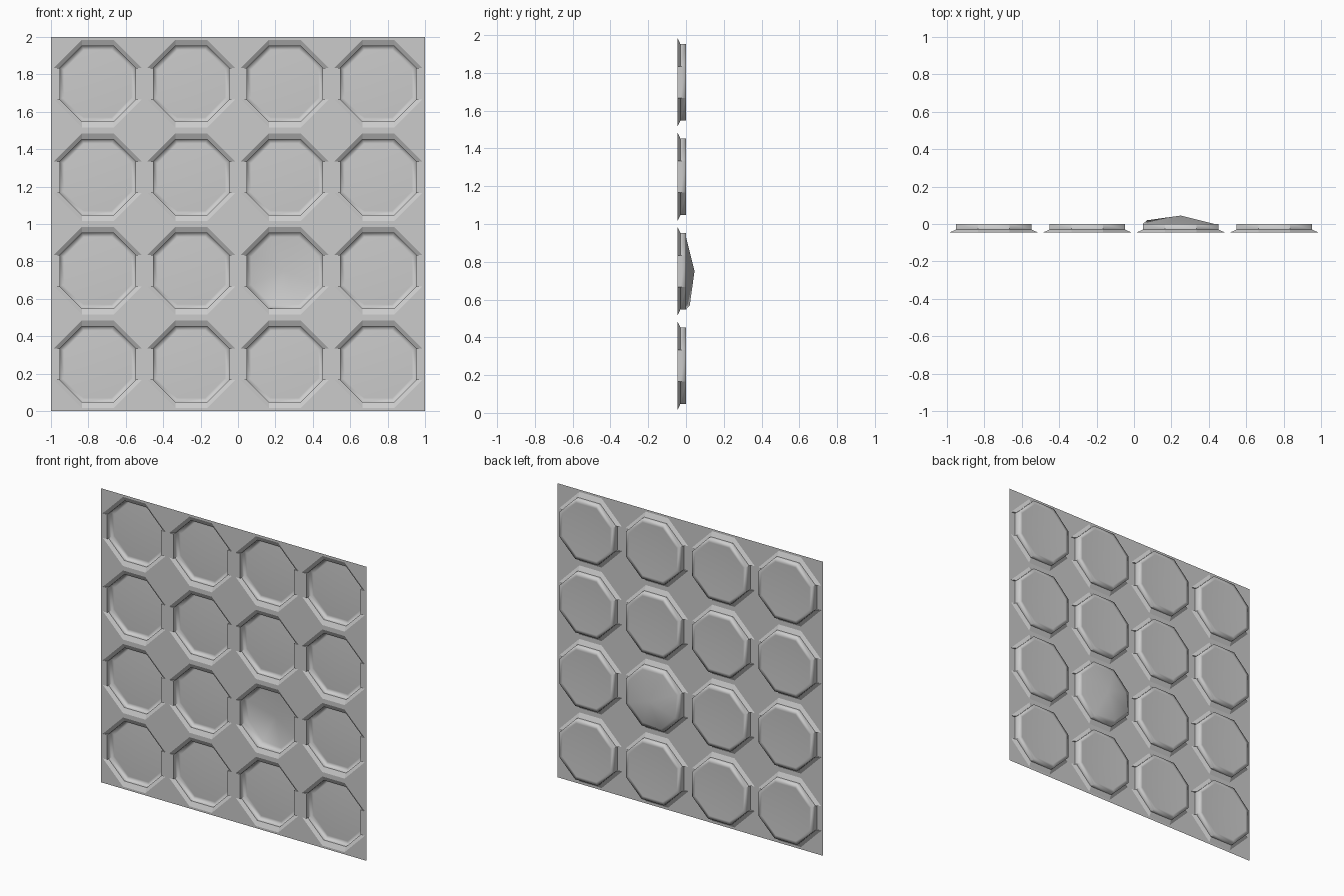
import bpy, bmesh
from mathutils import Vector

cube = bpy.data.objects.get("Cube")
if cube:
    bpy.data.objects.remove(cube)

grey = bpy.data.materials.new("plain_grey")
grey.use_nodes = True
grey.diffuse_color = (0.6, 0.6, 0.6, 1)
grey.node_tree.nodes["Principled BSDF"].inputs["Base Color"].default_value = (0.6, 0.6, 0.6, 1)

HALF = 0.25                 # half of one square cell
SIDE = 0.084                # half of an octagon side
OUTER, INNER, RING = 0.235, 0.203, 0.18
FRONT, LIP, BACK = -0.045, -0.03, 0.0


def octagon(apothem, side):
    """Corners anticlockwise, starting at the right-hand side's lower end."""
    pts, x, z = [], apothem, side
    for _ in range(4):
        pts += [(x, -z), (x, z), (z, x), (-z, x)]
    quarter = [(apothem, -side), (apothem, side)]
    pts = []
    for turn in range(4):
        pts += quarter
        quarter = [(-b, a) for a, b in quarter]
    return pts


def make_cell(name, cx, cz, dented):
    bm = bmesh.new()
    cache = {}

    def vert(x, y, z):
        key = (round(x, 5), round(y, 5), round(z, 5))
        if key not in cache:
            cache[key] = bm.verts.new((cx + x, y, cz + z))
        return cache[key]

    def face(points, smooth=False):
        f = bm.faces.new([vert(*p) for p in points])
        f.smooth = smooth
        return f

    def at(points, y):
        return [(x, y, z) for x, z in points]

    outer, inner = octagon(OUTER, SIDE), octagon(INNER, SIDE)
    ring = octagon(RING, SIDE * RING / INNER)

    # Flat sheet around the recess: four corners, then four side strips
    for sx in (1, -1):
        for sz in (1, -1):
            pts = [(HALF, HALF), (SIDE, HALF), (SIDE, OUTER), (OUTER, SIDE), (HALF, SIDE)]
            pts = [(x * sx, z * sz) for x, z in pts]
            face(at(pts if sx * sz < 0 else pts[::-1], FRONT))
    for s in (1, -1):
        face(at([(-SIDE, s * HALF), (-SIDE, s * OUTER), (SIDE, s * OUTER), (SIDE, s * HALF)][::s], FRONT))
        tab = [(HALF, -SIDE), (HALF, SIDE), (OUTER, SIDE), (INNER, SIDE),
               (INNER, -SIDE), (OUTER, -SIDE)]
        face(at([(s * x, z) for x, z in tab][::s], FRONT))
        # Small end closures where the chamfer stops at the tab
        for t in (1, -1):
            face([(s * OUTER, FRONT, t * SIDE), (s * INNER, FRONT, t * SIDE),
                  (s * INNER, LIP, t * SIDE)])

    # Dish depth: the dented one is pushed out through the back
    ring_y = [BACK] * 8
    centre_y = -0.02
    if dented:
        centre_y = 0.045
        for i, (x, z) in enumerate(ring):
            if x < 0 and z < 0:
                ring_y[i] = 0.02
    ring3 = [(x, y, z) for (x, z), y in zip(ring, ring_y)]

    for i in range(8):
        j = (i + 1) % 8
        (ax, az), (bx, bz) = inner[i], inner[j]
        # Chamfer on all edges but the upright left and right ones
        if i in (0, 4):
            face([(ax, FRONT, az), (bx, FRONT, bz), (bx, LIP, bz), (ax, LIP, az)])
        else:
            face(at([outer[i], outer[j]], FRONT) + at([inner[j], inner[i]], LIP))
        # Wall, flat rim and dish
        face([(ax, LIP, az), (bx, LIP, bz), (bx, BACK, bz), (ax, BACK, az)], True)
        face([(ax, BACK, az), (bx, BACK, bz), ring3[j], ring3[i]], True)
        face([ring3[i], ring3[j], (0, centre_y, 0)], True)

    bmesh.ops.recalc_face_normals(bm, faces=bm.faces)
    bm.normal_update()
    bm.faces.ensure_lookup_table()
    if bm.faces[0].normal.y > 0:
        bmesh.ops.reverse_faces(bm, faces=bm.faces)

    # Keep the upright wall corners and the chamfer edge crisp
    for e in bm.edges:
        a, b = e.verts
        upright = abs(a.co.x - b.co.x) < 1e-5 and abs(a.co.z - b.co.z) < 1e-5
        if upright or (a.co.y < LIP + 0.001 and b.co.y < LIP + 0.001):
            e.smooth = False

    mesh = bpy.data.meshes.new(name)
    bm.to_mesh(mesh)
    bm.free()
    mesh.materials.append(grey)
    bpy.context.collection.objects.link(bpy.data.objects.new(name, mesh))


# Four by four grid of recessed panels
for row in range(4):
    for col in range(4):
        dented = row == 1 and col == 2
        name = "dented_panel" if dented else f"recessed_panel_{row + 1}_{col + 1}"
        make_cell(name, -0.75 + 0.5 * col, 0.25 + 0.5 * row, dented)
